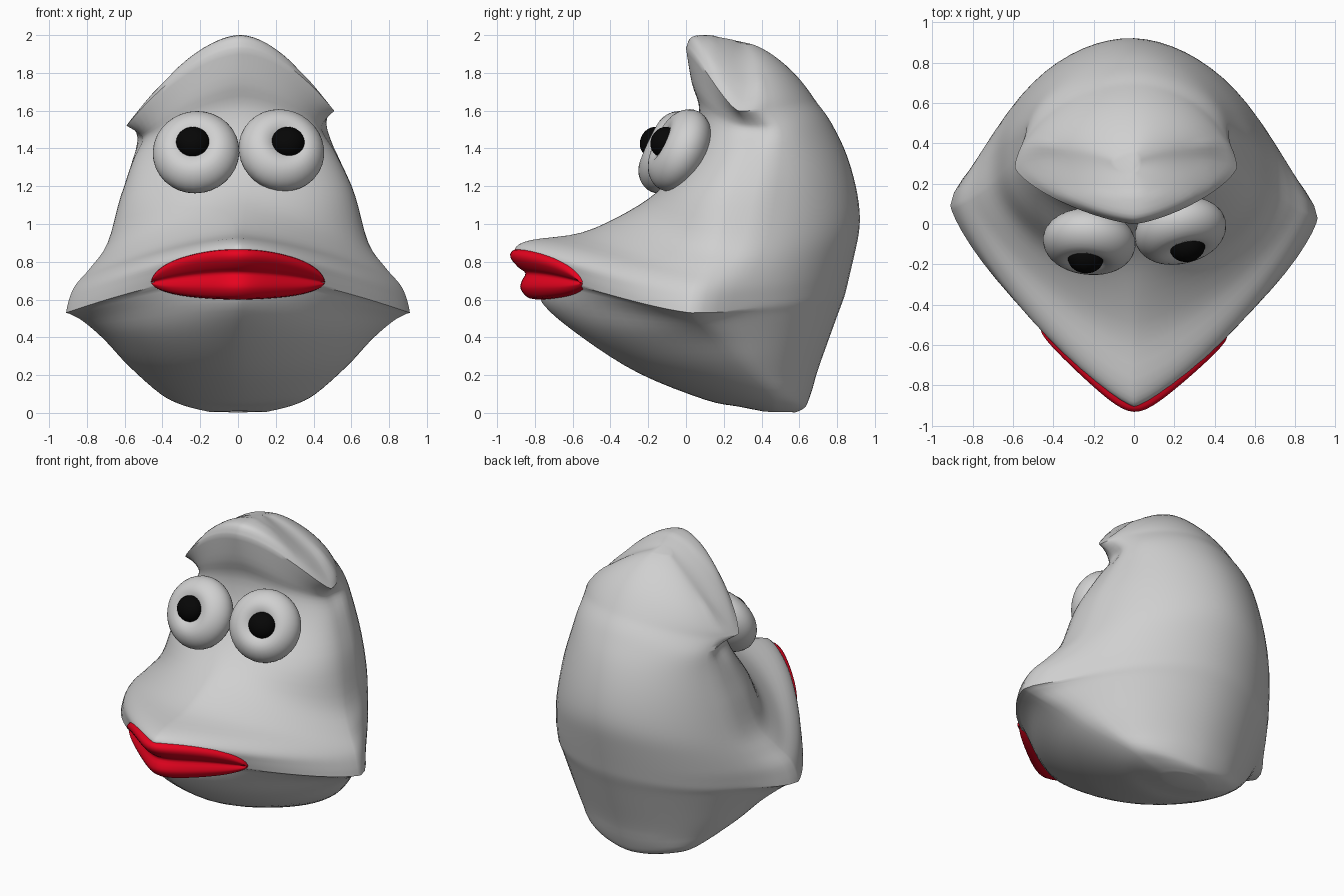
import bpy, bmesh, math
from mathutils import Vector

if "Cube" in bpy.data.objects:
    bpy.data.objects.remove(bpy.data.objects["Cube"])


def material(name, rgb):
    m = bpy.data.materials.new(name)
    m.diffuse_color = (*rgb, 1)
    m.use_nodes = True
    m.node_tree.nodes["Principled BSDF"].inputs["Base Color"].default_value = m.diffuse_color
    return m


grey = material("grey", (0.63, 0.63, 0.63))
red = material("lip_red", (0.82, 0.001, 0.014))
black = material("pupil_black", (0.002, 0.002, 0.002))


def finish(name, bm, mat, angle=40):
    bmesh.ops.recalc_face_normals(bm, faces=bm.faces)
    me = bpy.data.meshes.new(name)
    bm.to_mesh(me)
    bm.free()
    ob = bpy.data.objects.new(name, me)
    bpy.context.collection.objects.link(ob)
    me.materials.append(mat)
    bpy.ops.object.select_all(action='DESELECT')
    ob.select_set(True)
    bpy.context.view_layer.objects.active = ob
    bpy.ops.object.shade_smooth_by_angle(angle=math.radians(angle))
    return ob


def bridge(bm, rows, closed):
    n = len(rows[0])
    for a, b in zip(rows, rows[1:]):
        for i in range(n if closed else n - 1):
            j = (i + 1) % n
            bm.faces.new((a[i], a[j], b[j], b[i]))


def spline(keys, steps):
    """Smooth interpolation of ring parameters, keeping both end rings."""
    out = []
    for i in range(len(keys) - 1):
        p = [keys[max(0, min(len(keys) - 1, i + k))] for k in (-1, 0, 1, 2)]
        for s in range(steps):
            t = s / steps
            out.append([0.5 * (2 * b + (c - a) * t + (2 * a - 5 * b + 4 * c - d) * t * t
                               + (3 * b - a - 3 * c + d) * t ** 3) for a, b, c, d in zip(*p)])
    return out + [list(keys[-1])]


# Rings: front y z, side x y z, back y z, front roundness, back half width
bill_edge = (-0.82, 0.74, 0.91, 0.06, 0.53, 0.85, 0.62, 1.3, 0.80)
brow_edge = (0.0, 1.93, 0.55, 0.28, 1.56, 0.70, 1.64, 1.4, 0.54)
jaw = [(0.40, 0.01, 0.15, 0.48, 0.005, 0.58, 0.003, 2, 0.15),
       (0.28, 0.033, 0.29, 0.47, 0.04, 0.625, 0.025, 2, 0.28),
       (0.10, 0.07, 0.41, 0.45, 0.10, 0.65, 0.07, 2, 0.41),
       (-0.25, 0.21, 0.58, 0.30, 0.25, 0.70, 0.22, 1.8, 0.58),
       (-0.55, 0.40, 0.71, 0.20, 0.39, 0.76, 0.38, 1.6, 0.68),
       (-0.76, 0.58, 0.82, 0.10, 0.485, 0.815, 0.53, 1.3, 0.76),
       (-0.78, 0.72, 0.893, 0.07, 0.525, 0.835, 0.58, 1.33, 0.785)]
face = [bill_edge,
        (-0.87, 0.81, 0.90, 0.065, 0.58, 0.862, 0.67, 1.27, 0.80),
        (-0.905, 0.87, 0.88, 0.075, 0.64, 0.876, 0.73, 1.25, 0.80),
        (-0.82, 0.915, 0.85, 0.09, 0.69, 0.89, 0.79, 1.25, 0.79),
        (-0.55, 0.955, 0.78, 0.13, 0.77, 0.91, 0.88, 1.35, 0.765),
        (-0.30, 1.07, 0.69, 0.20, 0.90, 0.935, 1.02, 1.6, 0.715),
        (-0.12, 1.20, 0.62, 0.27, 1.15, 0.91, 1.20, 2, 0.645),
        (0.02, 1.38, 0.54, 0.33, 1.35, 0.855, 1.38, 2, 0.575),
        (0.07, 1.60, 0.48, 0.36, 1.46, 0.795, 1.50, 2, 0.55),
        (0.03, 1.75, 0.49, 0.33, 1.51, 0.75, 1.58, 1.7, 0.545), brow_edge]
hood = [brow_edge,
        (0.03, 1.99, 0.50, 0.31, 1.62, 0.66, 1.70, 1.45, 0.51),
        (0.12, 2.00, 0.38, 0.33, 1.74, 0.57, 1.81, 1.65, 0.41),
        (0.20, 1.987, 0.19, 0.33, 1.89, 0.43, 1.92, 2, 0.20),
        (0.27, 1.97, 0.03, 0.30, 1.962, 0.33, 1.958, 2, 0.03)]

# Body: one lofted skin from the jaw over the bill and brow to the crown
Q = 16
bm = bmesh.new()
rows, soft = [], []
for yf, zf, xs, ys, zs, yb, zb, p, xb in spline(jaw, 4) + spline(face, 4) + spline(hood, 4)[1:]:
    row = []
    sag = 1.5 + 0.3 * max(0, min(1, (zf - 1.6) / 0.3))
    for i in range(4 * Q):
        t = i * math.pi / 2 / Q
        s, c = math.sin(t), math.cos(t)
        e = 2 / (p if c > 0 else 1.85)
        w, d = abs(s) ** e, abs(c) ** e
        k = max(0, min(1, -2.2 * c))                 # bill and brow edges fade to the back
        k = k * k * (3 - 2 * k)
        x = math.copysign((xs + (xb - xs) * k) * w, s)
        y = ys + ((yf - ys) if c > 0 else (yb - ys)) * d
        end = zf if c > 0 else zb
        z = end + (zs - end) * w ** sag
        lean = max(0, min(1, (z - 1.2) / 0.35))      # brow leans to one side
        v = bm.verts.new((x - 0.04 * lean * w, y - 0.035 * x * (1 - lean), z + 0.07 * x * lean))
        row.append(v)
        if (c < -0.3 and z > 0.15) or (z > 1.75 and y > 0.15):
            soft.append(v)
    rows.append(row)
bridge(bm, rows, True)
bm.faces.new(rows[0])
bm.faces.new(rows[-1])
for _ in range(10):                                  # even out the back and crown
    bmesh.ops.smooth_vert(bm, verts=soft, factor=0.5,
                          use_axis_x=True, use_axis_y=True, use_axis_z=True)
finish("body", bm, grey, 42)

# Lips: a pouting profile (height fraction, setback) swept round the bill
profile = spline([(-1, -0.20), (-0.95, -0.10), (-0.6, -0.055), (-0.3, -0.06), (0, -0.08),
                  (0.25, -0.04), (0.65, 0), (0.95, -0.02), (1, -0.12)], 3)
bm = bmesh.new()
rows = []
for i in range(49):
    u = math.sin((i / 24 - 1) * math.pi / 2)
    x = 0.46 * u
    taper = math.sqrt(max(0, 1 - u ** 8))
    mid = 0.74 - 0.05 * u * u
    top = 0.765 + 0.105 * (1 - u * u)
    low = 0.645 - 0.045 * (1 - u * u)
    y0 = -1.03 + math.hypot(0.1, 0.96 * x) - 0.035 * x
    rows.append([bm.verts.new((x, y0 + 0.03 * (1 - taper) - o * (1 - 0.65 * u * u),
                               mid + taper * (f * (top - mid) if f > 0 else f * (mid - low))))
                 for f, o in profile])
bridge(bm, rows, False)
bmesh.ops.remove_doubles(bm, verts=bm.verts, dist=0.0005)
finish("lips", bm, red, 60)


# Eyes: flattened dimpled balls looking forward and up, each holding a pupil ball
def ball(name, mat, centre, yaw, scale, dimple):
    bm = bmesh.new()
    bmesh.ops.create_uvsphere(bm, u_segments=32, v_segments=24, radius=1)
    for v in bm.verts:
        if v.co.z > 0:
            v.co.z -= dimple * math.exp(-(v.co.x ** 2 + v.co.y ** 2) / 0.16)
    ob = finish(name, bm, mat, 80)
    a, tilt = math.radians(yaw), math.radians(25)
    look = Vector((math.sin(a) * math.cos(tilt), -math.cos(a) * math.cos(tilt), math.sin(tilt)))
    ob.rotation_mode = 'QUATERNION'
    ob.rotation_quaternion = look.to_track_quat('Z', 'Y')
    ob.scale = scale
    ob.location = centre


for side, eye, pupil, yaw in (("left", (-0.222, -0.09, 1.38), (-0.24, -0.172, 1.434), -6),
                              ("right", (0.23, -0.035, 1.39), (0.265, -0.115, 1.434), 14)):
    ball(side + "_eye", grey, eye, yaw, (0.23, 0.23, 0.15), 0.55)
    ball(side + "_pupil", black, pupil, yaw, (0.088, 0.082, 0.07), 0)
